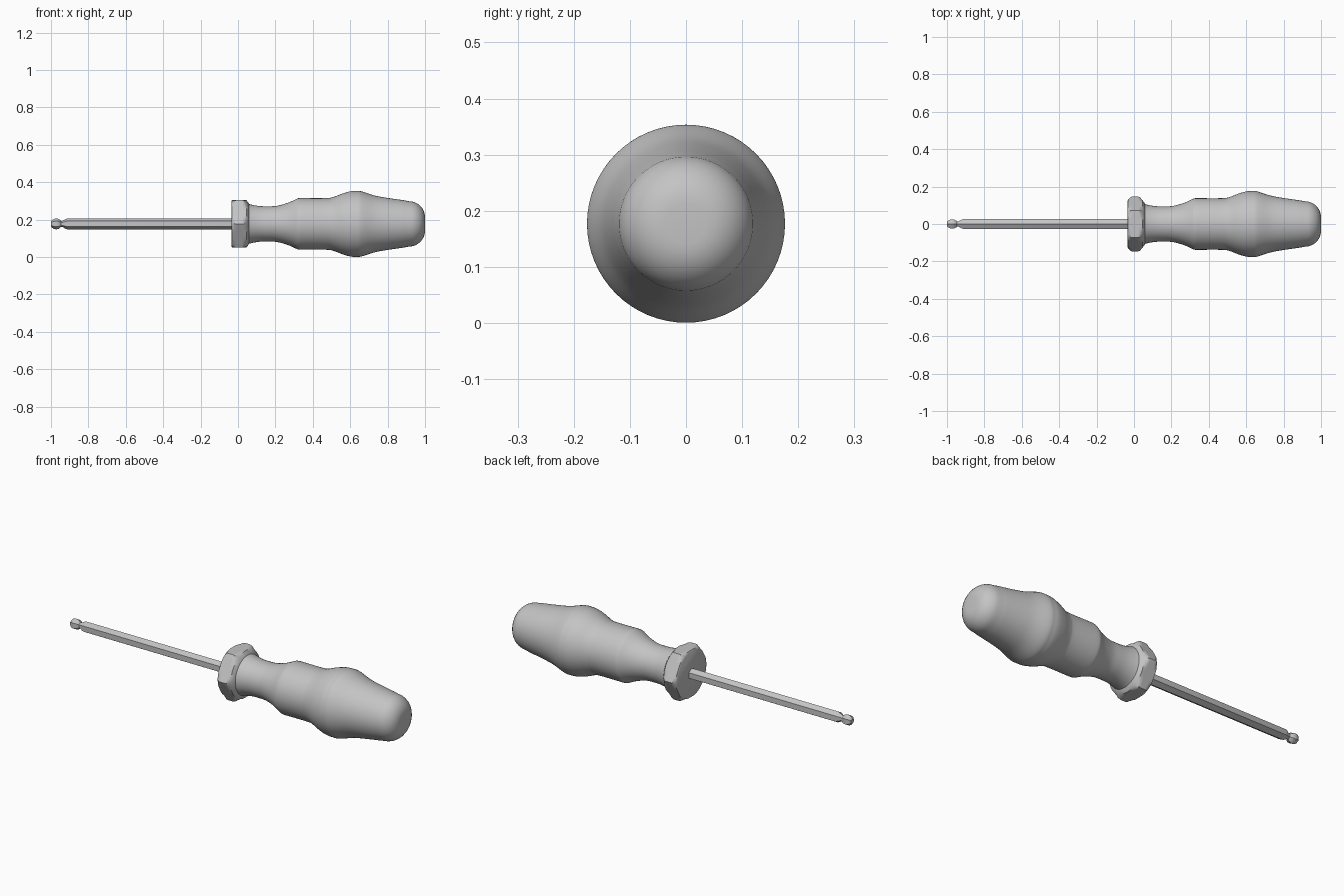
import bpy, bmesh, math

if "Cube" in bpy.data.objects:
    bpy.data.objects.remove(bpy.data.objects["Cube"])

AXIS_Z = 0.177

grey = bpy.data.materials.new("plain grey")
grey.diffuse_color = (0.55, 0.55, 0.55, 1)
grey.use_nodes = True
grey.node_tree.nodes["Principled BSDF"].inputs["Base Color"].default_value = grey.diffuse_color


def lathe(name, profile, sides, hex_apothem=None, smooth=35):
    """Rings of (x, radius) about the x axis, optionally clipped by a hexagon with corners at +-y."""
    bm = bmesh.new()
    rings = []
    for x, r in profile:
        ring = []
        for i in range(sides):
            a = 2 * math.pi * i / sides      # angle measured from +z
            rad = r
            if hex_apothem:
                off = (a + math.pi / 6) % (math.pi / 3) - math.pi / 6
                rad = min(r, hex_apothem / math.cos(off))
            ring.append(bm.verts.new((x, rad * math.sin(a), AXIS_Z + rad * math.cos(a))))
        rings.append(ring)
    for a, b in zip(rings, rings[1:]):
        for i in range(sides):
            j = (i + 1) % sides
            bm.faces.new((a[i], a[j], b[j], b[i]))
    bm.faces.new(rings[0])
    bm.faces.new(rings[-1])
    bmesh.ops.recalc_face_normals(bm, faces=bm.faces)
    me = bpy.data.meshes.new(name)
    bm.to_mesh(me)
    bm.free()
    me.materials.append(grey)
    ob = bpy.data.objects.new(name, me)
    bpy.context.collection.objects.link(ob)
    bpy.ops.object.select_all(action='DESELECT')
    ob.select_set(True)
    bpy.context.view_layer.objects.active = ob
    bpy.ops.object.shade_smooth_by_angle(angle=math.radians(smooth))
    return ob


def curve(points, steps=5):
    """Smooth curve through the profile points (monotone in x)."""
    p = [points[0]] + points + [points[-1]]
    out = []
    for k in range(1, len(p) - 2):
        for s in range(steps):
            t = s / steps
            out.append(tuple(0.5 * (2 * b + (c - a) * t + (2 * a - 5 * b + 4 * c - d) * t * t
                                    + (3 * b - a - 3 * c + d) * t ** 3)
                             for a, b, c, d in zip(p[k - 1], p[k], p[k + 1], p[k + 2])))
    return out + [points[-1]]


# Handle: waisted neck, cylindrical grip, bulge and domed end
neck = curve([(0.03, 0.12), (0.06, 0.106), (0.11, 0.096), (0.16, 0.094), (0.21, 0.097),
              (0.27, 0.114), (0.32, 0.137)])
grip = curve([(0.33, 0.138), (0.47, 0.138), (0.51, 0.144), (0.56, 0.163), (0.60, 0.174),
              (0.63, 0.176), (0.66, 0.174), (0.73, 0.152), (0.80, 0.139), (0.89, 0.126)])
dome = [(0.915 + 0.085 * math.sin(t), 0.036 + 0.085 * math.cos(t))
        for t in (math.pi / 2 * k / 8 for k in range(9))]
dome += [(1.0, 0.001)]
lathe("handle", neck + grip + dome, 64)

# Hexagonal anti-roll collar with chamfered corners
lathe("hex_collar", [(-0.035, 0.122), (-0.031, 0.130), (-0.018, 0.145), (-0.008, 0.147),
                     (0.022, 0.147), (0.032, 0.143), (0.045, 0.127), (0.056, 0.112),
                     (0.065, 0.09)], 72, hex_apothem=0.127, smooth=40)

# Hexagonal shaft with necked ball tip
ball = [(-0.972 - 0.031 * math.cos(t), 0.029 * math.sin(t))
        for t in (math.radians(d) for d in range(26, 147, 15))]
lathe("hex_shaft", ball + [(-0.943, 0.016), (-0.937, 0.017), (-0.921, 0.0265),
                           (-0.912, 0.0298), (0.0, 0.0298)], 6, smooth=30)
